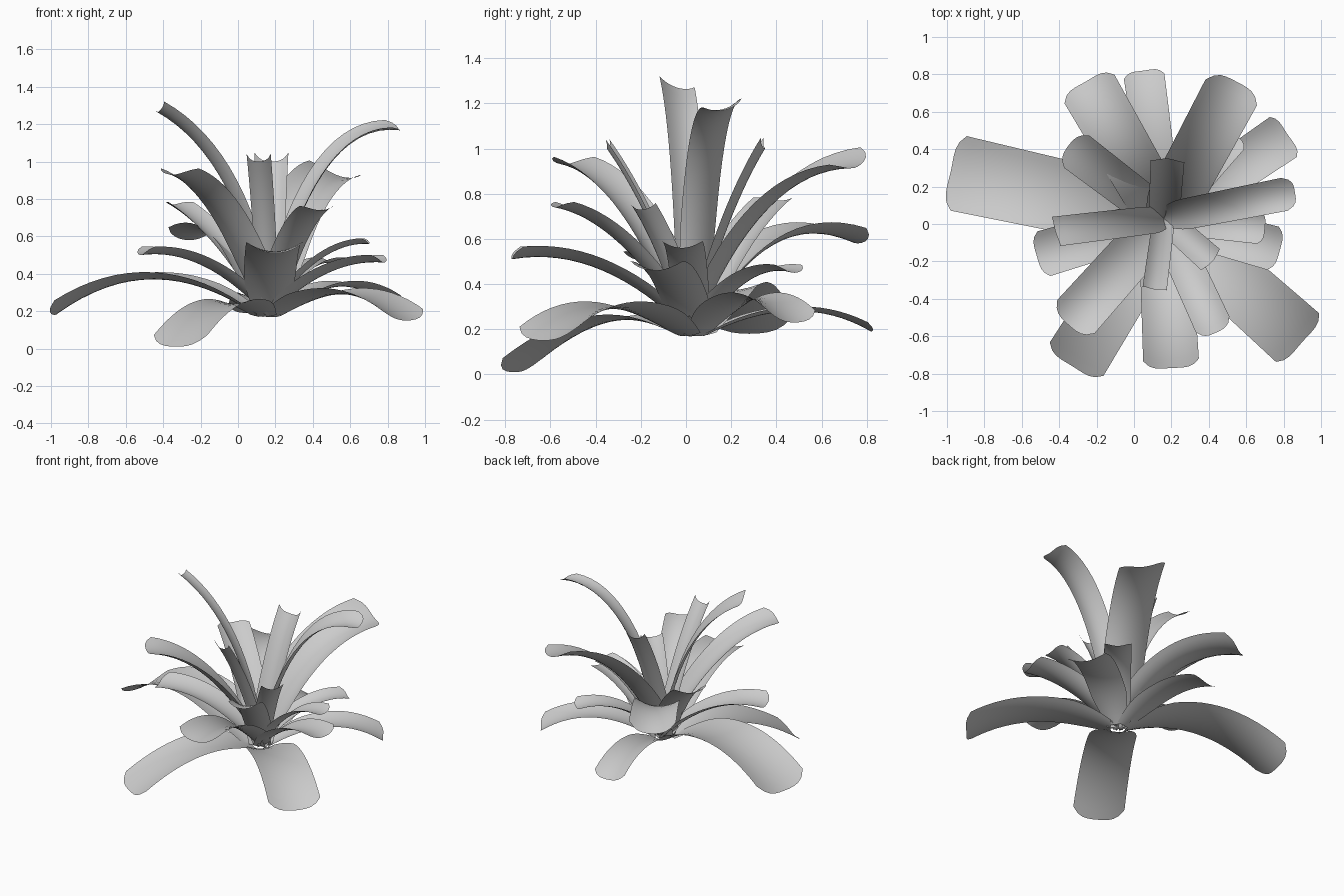
import bpy, bmesh, math
from mathutils import Vector

cube = bpy.data.objects.get("Cube")
if cube:
    bpy.data.objects.remove(cube, do_unlink=True)

# One plain grey for the whole plant
grey = bpy.data.materials.new("leaf_grey")
grey.use_nodes = True
tone = (0.6, 0.6, 0.6, 1)
grey.diffuse_color = tone
grey.node_tree.nodes["Principled BSDF"].inputs["Base Color"].default_value = tone

CROWN = Vector((0.16, 0.03, 0.17))   # point where all leaves meet
ROWS, COLS = 16, 10


def leaf(name, tip, width, mid_frac, mid_z, curl=0.33, roll=0, blunt=0.06, root=0):
    """Strap leaf arching from the crown through a mid height to its blunt tip."""
    end = Vector(tip)
    out = Vector((end.x - CROWN.x, end.y - CROWN.y, 0))
    start = CROWN + out.normalized() * root
    side = Vector((0, 0, 1)).cross(out).normalized()
    mid = CROWN + out * mid_frac
    mid.z = mid_z
    ctrl = mid * 2 - (start + end) / 2

    bm = bmesh.new()
    grid = []
    for i in range(ROWS + 1):
        row = []
        for j in range(COLS + 1):
            u = 2 * j / COLS - 1
            t = i / ROWS * (1 - blunt * u ** 4)          # rounded or notched tip
            spine = start * (1 - t) ** 2 + ctrl * 2 * t * (1 - t) + end * t * t
            tangent = ((ctrl - start) * (1 - t) + (end - ctrl) * t).normalized()
            normal = tangent.cross(side)
            grow = math.sin(min(1, t / 0.28) * math.pi / 2)
            half = width / 2 * (0.48 + 0.42 * grow + 0.1 * t)
            lift = (curl * u * u + roll * u) * half
            row.append(bm.verts.new(spine + side * u * half + normal * lift))
        grid.append(row)
    for a, b in zip(grid, grid[1:]):
        for j in range(COLS):
            bm.faces.new((a[j], b[j], b[j + 1], a[j + 1])).smooth = True
    bmesh.ops.recalc_face_normals(bm, faces=bm.faces)
    if sum(f.normal.z for f in bm.faces) < 0:
        bmesh.ops.reverse_faces(bm, faces=bm.faces)
    mesh = bpy.data.meshes.new(name)
    bm.to_mesh(mesh)
    bm.free()
    mesh.materials.append(grey)
    obj = bpy.data.objects.new(name, mesh)
    bpy.context.collection.objects.link(obj)


# Low drooping leaves, rooted a little outside the crown
LOW = 0.05
leaf("low_leaf_right", (-0.98, 0.28, 0.18), 0.41, 0.53, 0.37, 0.2, root=LOW)
leaf("low_leaf_front_left", (0.9, -0.63, 0.15), 0.35, 0.55, 0.29, 0.2, root=LOW)
leaf("low_leaf_front_right", (-0.33, -0.76, 0.01), 0.34, 0.5, 0.23, 0.15, root=LOW)
leaf("low_leaf_back", (0.05, 0.82, 0.19), 0.22, 0.56, 0.28, 0.2, root=LOW)
leaf("low_leaf_back_left", (0.82, 0.48, 0.23), 0.26, 0.55, 0.33, 0.25, root=LOW)

# Middle arching leaves
leaf("mid_leaf_back_right", (-0.26, 0.76, 0.58), 0.31, 0.46, 0.57)
leaf("mid_leaf_back_left", (0.54, 0.48, 0.45), 0.18, 0.5, 0.41)
leaf("mid_leaf_left", (0.78, -0.14, 0.46), 0.24, 0.5, 0.40)
leaf("mid_leaf_left_upper", (0.7, -0.02, 0.56), 0.18, 0.5, 0.47)
leaf("mid_leaf_front", (0.2, -0.77, 0.51), 0.30, 0.5, 0.46)
leaf("mid_leaf_front_left", (0.44, -0.58, 0.74), 0.20, 0.5, 0.57)
leaf("mid_leaf_right", (-0.52, -0.17, 0.5), 0.25, 0.5, 0.44)
leaf("mid_leaf_right_back", (-0.35, 0.42, 0.77), 0.22, 0.5, 0.55)

# Tall inner leaves
leaf("tall_leaf_back_left", (0.55, 0.76, 0.92), 0.31, 0.45, 0.73, 0.33, 0.25)
leaf("tall_leaf_left", (0.86, 0.17, 1.17), 0.18, 0.42, 0.95, 0.33, 0.22)
leaf("tall_leaf_right", (-0.42, -0.04, 1.27), 0.16, 0.37, 0.87, 0.3, 0.35, -0.01)
leaf("tall_leaf_front_right", (-0.35, -0.54, 0.93), 0.27, 0.48, 0.71)
leaf("tall_leaf_front", (0.11, -0.35, 1.0), 0.13, 0.47, 0.64, 0.4, 0, -0.04)
leaf("tall_leaf_back", (0.18, 0.35, 1.0), 0.18, 0.48, 0.65, 0.4, 0, -0.05)
leaf("tall_leaf_front_left", (0.42, -0.2, 0.73), 0.15, 0.5, 0.50, 0.4, 0, -0.02)
